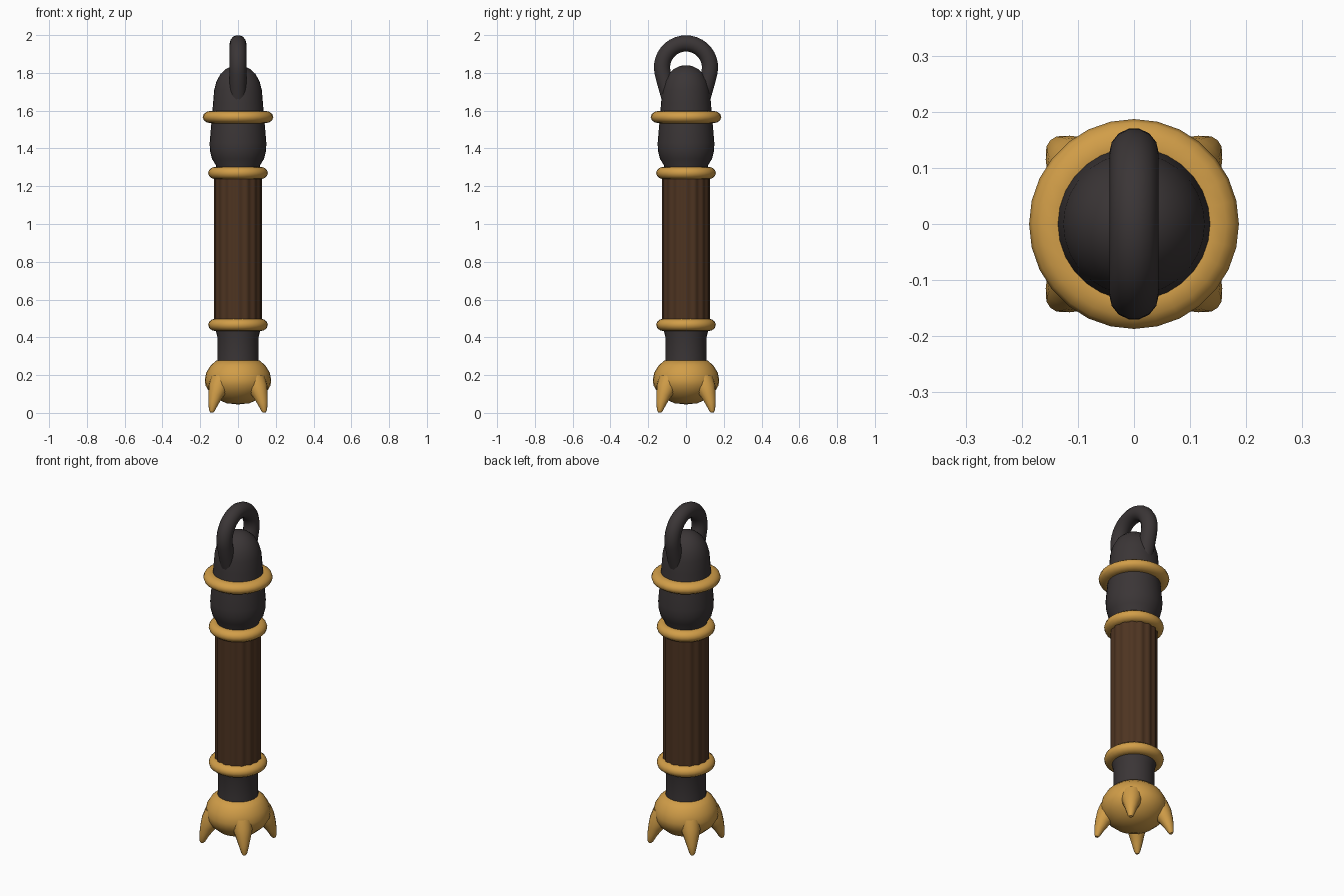
import bpy, bmesh, math
from mathutils import Vector

if "Cube" in bpy.data.objects:
    bpy.data.objects.remove(bpy.data.objects["Cube"])


def material(name, rgb):
    m = bpy.data.materials.new(name)
    m.diffuse_color = (*rgb, 1)
    m.use_nodes = True
    m.node_tree.nodes["Principled BSDF"].inputs["Base Color"].default_value = m.diffuse_color
    return m


GOLD = material("gold", (0.64, 0.34, 0.065))
IRON = material("dark iron", (0.043, 0.036, 0.037))
WOOD = material("brown wood", (0.075, 0.034, 0.015))


def finish(name, bm, mat, angle=50):
    bmesh.ops.recalc_face_normals(bm, faces=bm.faces)
    me = bpy.data.meshes.new(name)
    bm.to_mesh(me)
    bm.free()
    ob = bpy.data.objects.new(name, me)
    bpy.context.collection.objects.link(ob)
    me.materials.append(mat)
    bpy.ops.object.select_all(action='DESELECT')
    ob.select_set(True)
    bpy.context.view_layer.objects.active = ob
    bpy.ops.object.shade_smooth_by_angle(angle=math.radians(angle))
    return ob


def skin(name, rings, mat, closed=False, angle=50):
    """Bridge successive rings of points, capping the ends unless closed."""
    bm = bmesh.new()
    vs = [[bm.verts.new(p) for p in r] for r in rings]
    n = len(vs[0])
    pairs = list(zip(vs, vs[1:])) + ([(vs[-1], vs[0])] if closed else [])
    for a, b in pairs:
        for i in range(n):
            bm.faces.new((a[i], a[(i + 1) % n], b[(i + 1) % n], b[i]))
    if not closed:
        bm.faces.new(vs[0])
        bm.faces.new(vs[-1])
    return finish(name, bm, mat, angle)


def circle(r, z, n=28, flute=0.0, lobes=16):
    pts = []
    for i in range(n):
        t = 2 * math.pi * i / n
        k = r - flute * (0.5 - 0.5 * math.cos(lobes * t))
        pts.append((k * math.cos(t), k * math.sin(t), z))
    return pts


def lathe(name, profile, mat):
    return skin(name, [circle(r, z) for r, z in profile], mat)


def band(name, z, outer, half_w, half_h):
    prof = [(outer - half_w + half_w * math.cos(a), z + half_h * math.sin(a))
            for a in (2 * math.pi * i / 12 for i in range(12))]
    return skin(name, [circle(r, h) for r, h in prof], GOLD, closed=True)


def tube(name, path, radii, mat, n=14):
    path = [Vector(p) for p in path]
    rings = []
    for i, p in enumerate(path):
        d = (path[min(i + 1, len(path) - 1)] - path[max(i - 1, 0)]).normalized()
        # side axis kept perpendicular to the vertical plane of the path
        u = Vector((1, 0, 0)) if abs(d.x) < 1e-4 else d.cross(Vector((-d.y, d.x, 0))).normalized()
        v = d.cross(u)
        rings.append([p + radii[i] * (u * math.cos(2 * math.pi * k / n) + v * math.sin(2 * math.pi * k / n))
                      for k in range(n)])
    return skin(name, rings, mat)


# Clawed golden foot
lathe("foot_bulb", [(0.004, 0.045), (0.06, 0.051), (0.11, 0.073), (0.15, 0.108), (0.172, 0.145),
                    (0.176, 0.175), (0.168, 0.213), (0.146, 0.25), (0.115, 0.277)], GOLD)
for name, sx, sy in (("front_left", -1, -1), ("front_right", 1, -1),
                     ("back_left", -1, 1), ("back_right", 1, 1)):
    tube("claw_" + name,
         [(sx * d, sy * d, z) for d, z in ((0.09, 0.175), (0.106, 0.13), (0.12, 0.09), (0.131, 0.05), (0.138, 0.014), (0.14, 0.003))],
         (0.056, 0.052, 0.039, 0.027, 0.016, 0.009), GOLD)

# Dark neck under the shaft
lathe("lower_neck", [(0.11, 0.26), (0.109, 0.3), (0.109, 0.4), (0.117, 0.435), (0.12, 0.46)], IRON)

# Fluted wooden shaft
skin("shaft", [circle(0.126, z, 96, 0.006) for z in (0.46, 1.27)], WOOD)

# Dark upper body with domed top
lathe("upper_body", [(0.112, 1.27), (0.116, 1.31), (0.138, 1.345), (0.149, 1.39), (0.15, 1.43),
                     (0.144, 1.5), (0.138, 1.57), (0.132, 1.64), (0.126, 1.71), (0.114, 1.755),
                     (0.092, 1.795), (0.062, 1.822), (0.03, 1.837), (0.004, 1.84)], IRON)

# Golden bands
band("lower_band", 0.466, 0.158, 0.04, 0.033)
band("middle_band", 1.27, 0.158, 0.04, 0.033)
band("upper_band", 1.566, 0.187, 0.045, 0.033)

# Hanging loop running front to back, sinking into the dome
arc = [math.radians(-12 + 204 * i / 20) for i in range(21)]
path = [(0, 0.127 * math.cos(a), 1.829 + 0.127 * math.sin(a)) for a in arc]
path = [(0, 0.085, 1.66), (0, 0.108, 1.74)] + path + [(0, -0.108, 1.74), (0, -0.085, 1.66)]
tube("hanging_loop", path, [0.044] * len(path), IRON)
